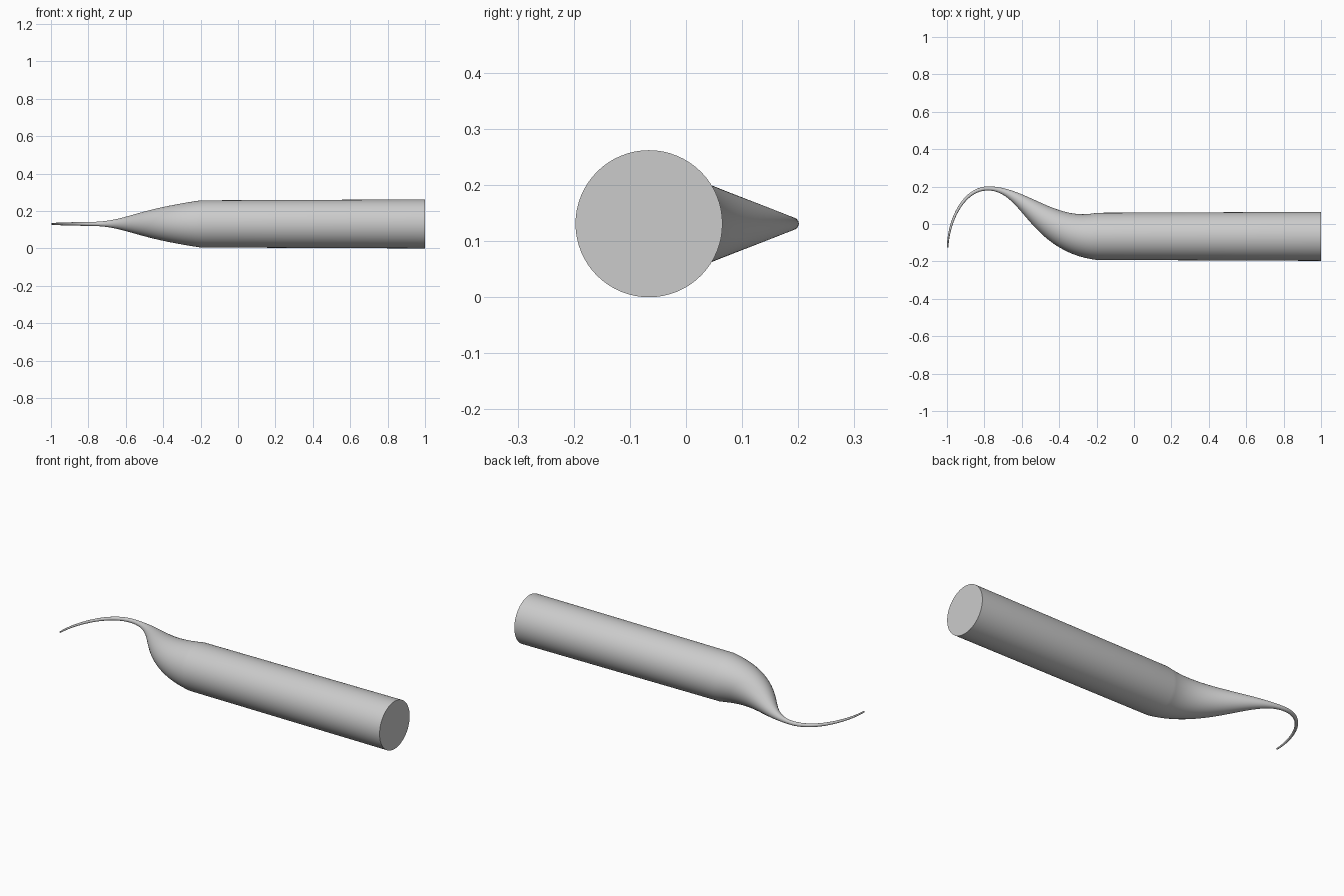
import bpy, bmesh, math
from mathutils import Vector
from mathutils.geometry import interpolate_bezier

cube = bpy.data.objects.get("Cube")
if cube:
    bpy.data.objects.remove(cube)

SIDES = 64
MID_Z = 0.131

# Plain grey material
grey = bpy.data.materials.new("grey")
grey.use_nodes = True
grey.diffuse_color = (0.6, 0.6, 0.6, 1)
grey.node_tree.nodes["Principled BSDF"].inputs["Base Color"].default_value = (0.6, 0.6, 0.6, 1)


def path(steps, *points):
    return interpolate_bezier(*[Vector((x, y, MID_Z)) for x, y in points], steps)


# Centre line: straight handle, S-bend, then hooked tip
bend = path(33, (-0.2, -0.066), (-0.48, -0.066), (-0.59, 0.19), (-0.78, 0.19))
hook = path(33, (-0.78, 0.19), (-0.92, 0.19), (-0.995, 0.0), (-0.996, -0.125))
centres = [Vector((1, -0.066, MID_Z))] + bend + hook[1:]

# Radius: nearly constant handle, fast taper, thin tip
radii = [0.131]
for i in range(33):
    t = i / 32
    radii.append(0.011 + 0.115 * (1 - t) ** (1.1 + 0.65 * t * t))
radii += [0.011 - 0.007 * i / 32 for i in range(1, 33)]

# Sweep round rings along the centre line
bm = bmesh.new()
rings = []
up = Vector((0, 0, 1))
for i, (c, r) in enumerate(zip(centres, radii)):
    if i < 2:
        along = Vector((-1, 0, 0))
    else:
        along = (centres[min(i + 1, len(centres) - 1)] - centres[i - 1]).normalized()
    side = along.cross(up)
    rings.append([bm.verts.new(c + r * (math.cos(a) * side + math.sin(a) * up))
                  for a in (2 * math.pi * k / SIDES for k in range(SIDES))])
for a, b in zip(rings, rings[1:]):
    for k in range(SIDES):
        n = (k + 1) % SIDES
        bm.faces.new((a[k], a[n], b[n], b[k]))
bm.faces.new(rings[0])
bm.faces.new(rings[-1])
bmesh.ops.recalc_face_normals(bm, faces=bm.faces)

mesh = bpy.data.meshes.new("handle_with_hooked_tip")
bm.to_mesh(mesh)
bm.free()
mesh.materials.append(grey)
tool = bpy.data.objects.new("handle_with_hooked_tip", mesh)
bpy.context.collection.objects.link(tool)

# Smooth sides, sharp end caps
bpy.ops.object.select_all(action='DESELECT')
tool.select_set(True)
bpy.context.view_layer.objects.active = tool
bpy.ops.object.shade_smooth_by_angle(angle=math.radians(40))
